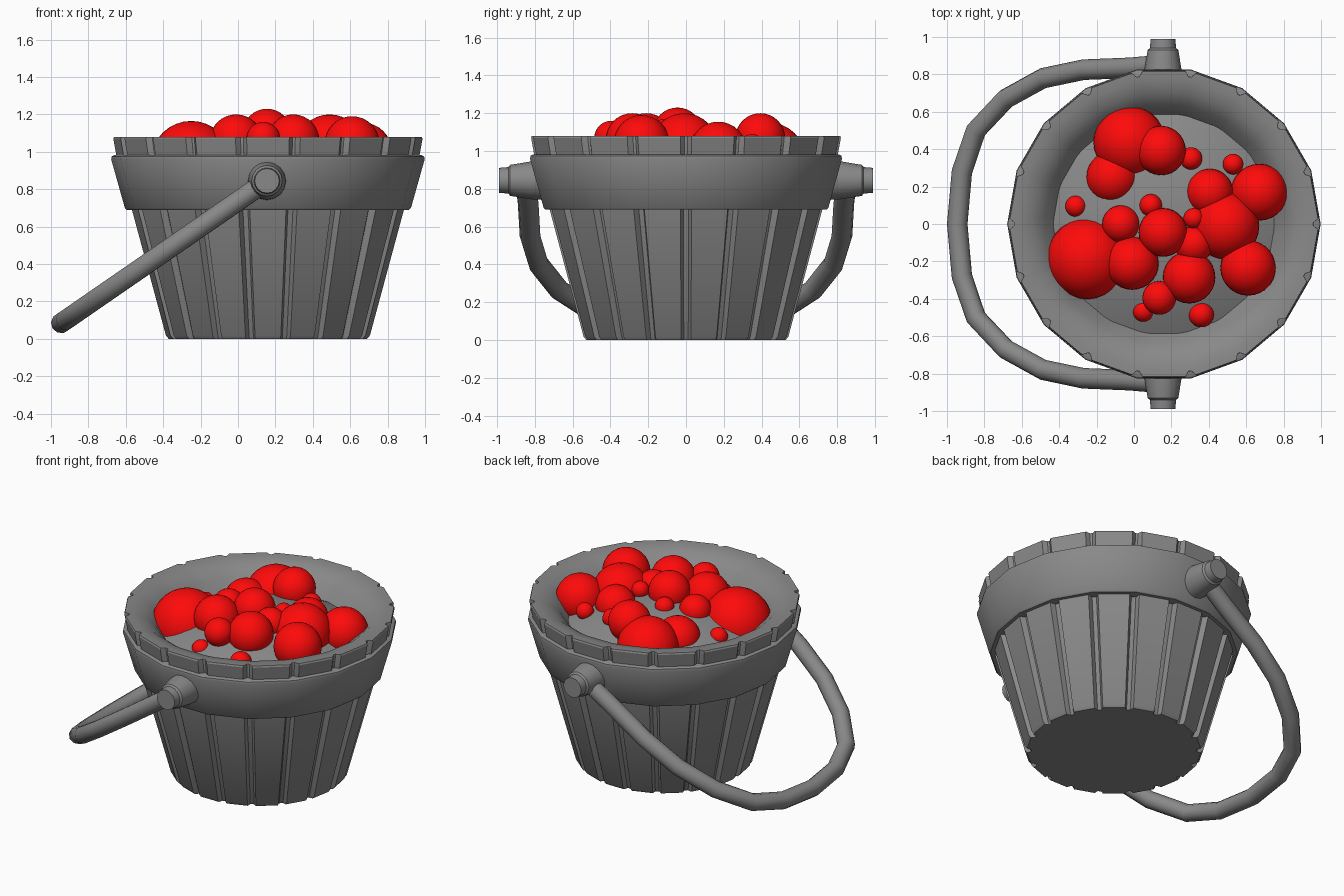
import bpy, bmesh
from math import cos, sin, tau, radians, pi

if "Cube" in bpy.data.objects:
    bpy.data.objects.remove(bpy.data.objects["Cube"])

CX, N = 0.16, 18          # bucket axis and number of staves

grey = bpy.data.materials.new("dark_grey")
grey.diffuse_color = (.25, .25, .25, 1)
grey.use_nodes = True
grey.node_tree.nodes["Principled BSDF"].inputs["Base Color"].default_value = grey.diffuse_color
red = bpy.data.materials.new("red")
red.diffuse_color = (1, .003, .003, 1)
red.use_nodes = True
red.node_tree.nodes["Principled BSDF"].inputs["Base Color"].default_value = red.diffuse_color


def smooth(ob, angle):
    bpy.ops.object.select_all(action='DESELECT')
    bpy.context.view_layer.objects.active = ob
    ob.select_set(True)
    if ob.type == 'CURVE':
        bpy.ops.object.convert(target='MESH')
    bpy.ops.object.shade_smooth_by_angle(angle=radians(angle))


def finish(name, bm, mat=grey, angle=30):
    bmesh.ops.recalc_face_normals(bm, faces=bm.faces)
    me = bpy.data.meshes.new(name)
    bm.to_mesh(me)
    bm.free()
    me.materials.append(mat)
    ob = bpy.data.objects.new(name, me)
    bpy.context.collection.objects.link(ob)
    smooth(ob, angle)
    return ob


def loft(bm, rings, closed=False, caps=False):
    vs = [[bm.verts.new(p) for p in r] for r in rings]
    pairs = list(zip(vs, vs[1:])) + ([(vs[-1], vs[0])] if closed else [])
    for a, b in pairs:
        n = len(a)
        for i in range(n):
            j = (i + 1) % n
            bm.faces.new((a[i], a[j], b[j], b[i]))
    if caps:
        bm.faces.new(vs[0])
        bm.faces.new(vs[-1])


def ring(r, z, n=N):
    return [(CX + r * cos(tau * k / n), r * sin(tau * k / n), z) for k in range(n)]


def notched(r, z, half, depth, floor=.45):
    # 18-sided ring with a tapered groove cut at every corner
    pts = []
    for k in range(N):
        a = tau * k / N
        flat = r - half * sin(pi / N)
        for t, rr in ((-half, flat), (-half * floor, r - depth),
                      (half * floor, r - depth), (half, flat)):
            pts.append((CX + rr * cos(a) - t * sin(a), rr * sin(a) + t * cos(a), z))
    return pts


# lower staves
bm = bmesh.new()
loft(bm, [notched(.535, 0, .026, .03), notched(.55, .018, .026, .035),
          notched(.735, .70, .03, .04), notched(.75, .80, .03, .04)], caps=True)
finish("lower_staves", bm)

# hoop band
bm = bmesh.new()
prof = [(.68, .69), (.755, .69), (.765, .70), (.838, .96), (.835, .975), (.82, .983), (.74, .983)]
loft(bm, [ring(r, z) for r, z in prof], closed=True)
finish("hoop_band", bm)

# notched rim with stepped inner wall
bm = bmesh.new()


def plain(r, z):
    return notched(r, z, .028, .005)


loft(bm, [notched(.81, .95, .03, .03, .25), notched(.832, 1.07, .03, .032, .25),
          notched(.828, 1.08, .028, .03, .25), plain(.78, 1.078), plain(.71, 1.06),
          plain(.645, 1.01), plain(.585, .92), plain(.57, .90)], closed=True)
finish("notched_rim", bm)

# domed filling
bm = bmesh.new()
loft(bm, [ring(r, z) for r, z in
          [(.60, .93), (.48, .99), (.35, 1.035), (.2, 1.065), (.08, 1.078)]], caps=True)
finish("domed_filling", bm)

# side pegs
for side, label in ((1, "back"), (-1, "front")):
    bm = bmesh.new()
    loft(bm, [[(.155 + r * cos(tau * k / 16), side * y, .845 + r * sin(tau * k / 16))
               for k in range(16)]
              for y, r in [(.72, .105), (.82, .10), (.93, .082), (.94, .07), (.99, .066)]],
         caps=True)
    finish(label + "_peg", bm)

# handle
half = [(.15, .85), (-.02, .835), (-.27, .825), (-.485, .78), (-.685, .67), (-.845, .5),
        (-.92, .28)]
path = half + [(-.945, 0)] + [(x, -y) for x, y in reversed(half)]
cu = bpy.data.curves.new("handle", 'CURVE')
cu.dimensions = '3D'
cu.bevel_depth = .055
cu.bevel_resolution = 3
cu.use_fill_caps = True
sp = cu.splines.new('POLY')
sp.points.add(len(path) - 1)
for p, (x, y) in zip(sp.points, path):
    p.co = (x, y, .84 + (x - .15) * .69, 1)
cu.materials.append(grey)
handle = bpy.data.objects.new("handle", cu)
bpy.context.collection.objects.link(handle)
smooth(handle, 40)

# red balls: x, y, radius, top height
balls = [(-.25, -.185, .217, 1.165), (-.025, .44, .192, 1.15), (.145, .393, .132, 1.2),
         (-.115, .25, .14, 1.11), (-.07, 0, .10, 1.15), (-.01, -.21, .142, 1.2),
         (.155, -.045, .13, 1.23), (.09, .1, .06, 1.13), (.32, .03, .055, 1.15),
         (.32, -.11, .1, 1.17), (.295, -.285, .14, 1.2), (.135, -.395, .09, 1.16),
         (.05, -.465, .057, 1.02), (.36, -.485, .067, 1.03), (.61, -.235, .148, 1.19),
         (.49, -.01, .18, 1.2), (.405, .17, .125, 1.15), (.67, .17, .152, 1.155),
         (.53, .32, .055, 1.06), (.305, .35, .06, 1.09), (-.31, .095, .057, 1.03)]
for i, (x, y, r, top) in enumerate(balls):
    bm = bmesh.new()
    bmesh.ops.create_uvsphere(bm, u_segments=28, v_segments=16, radius=r)
    ob = finish(f"red_ball_{i + 1}", bm, red)
    ob.location = (x, y, top - r)
